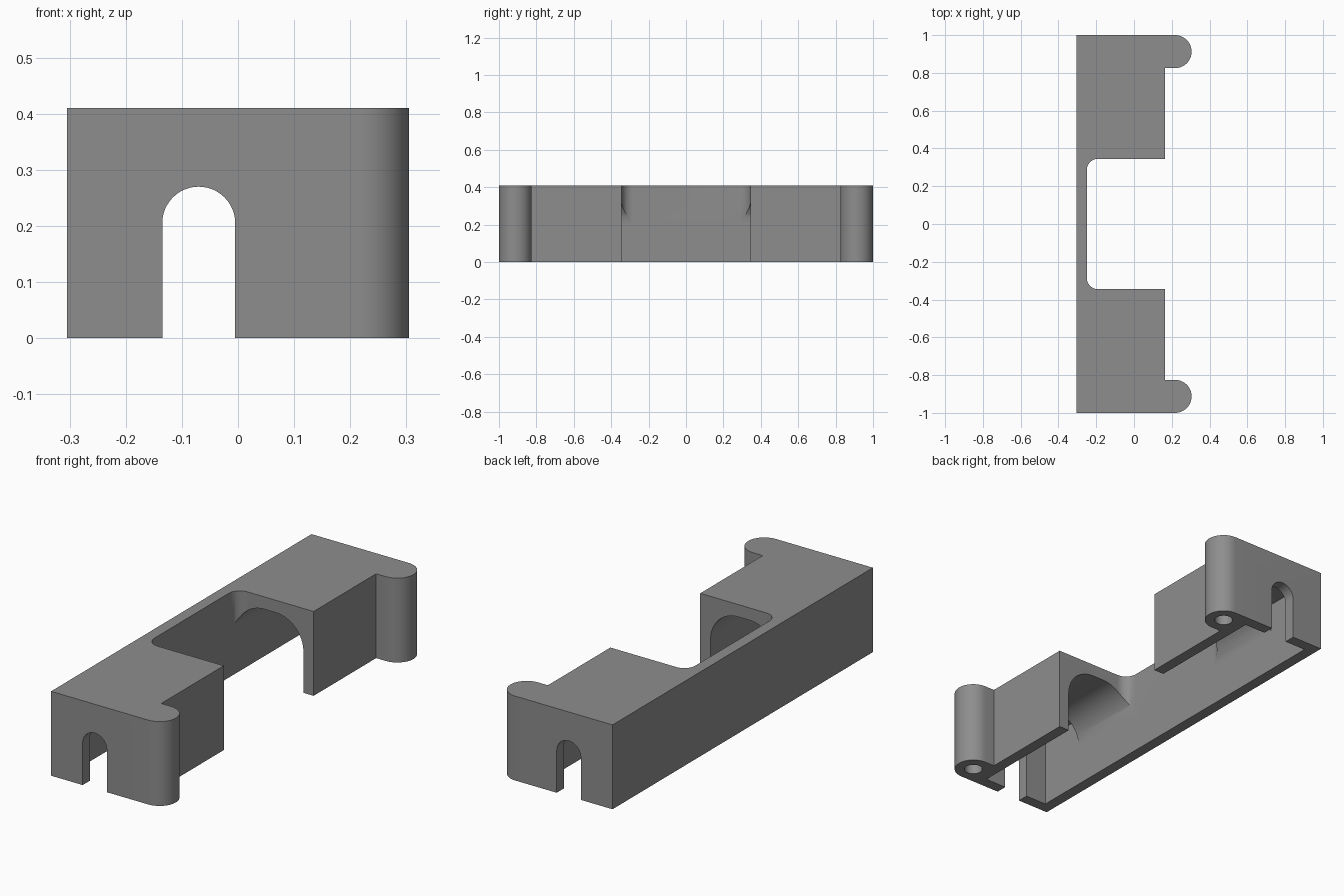
import bpy, bmesh, math
from mathutils import Vector

if "Cube" in bpy.data.objects:
    bpy.data.objects.remove(bpy.data.objects["Cube"])

H = 0.41                      # overall height
X0, X1 = -0.305, 0.165        # body sides
WALL = 0.055
IN0, IN1 = X0 + WALL, X1 - WALL

grey = bpy.data.materials.new("plain grey")
grey.diffuse_color = (0.27, 0.27, 0.27, 1)
grey.use_nodes = True
grey.node_tree.nodes["Principled BSDF"].inputs["Base Color"].default_value = grey.diffuse_color


def arc(cx, cy, r, a0, a1, n=16):
    return [(cx + r * math.cos(math.radians(a0 + (a1 - a0) * i / n)),
             cy + r * math.sin(math.radians(a0 + (a1 - a0) * i / n))) for i in range(n + 1)]


def prism(name, pts, lo, hi, axis="Z"):
    """Extrude a closed profile along Z (points are x,y) or Y (points are x,z)."""
    bm = bmesh.new()
    place = (lambda p: (p[0], p[1], lo)) if axis == "Z" else (lambda p: (p[0], lo, p[1]))
    face = bm.faces.new([bm.verts.new(place(p)) for p in pts])
    out = bmesh.ops.extrude_face_region(bm, geom=[face])
    move = Vector((0, 0, hi - lo)) if axis == "Z" else Vector((0, hi - lo, 0))
    bmesh.ops.translate(bm, vec=move, verts=[v for v in out["geom"] if isinstance(v, bmesh.types.BMVert)])
    bmesh.ops.recalc_face_normals(bm, faces=bm.faces)
    mesh = bpy.data.meshes.new(name)
    bm.to_mesh(mesh)
    bm.free()
    mesh.materials.append(grey)
    obj = bpy.data.objects.new(name, mesh)
    bpy.context.collection.objects.link(obj)
    return obj


# Plan outline: two blocks with rounded screw lugs, joined by a thin wall
half = [(IN0, 0.285)] + arc(IN0 + 0.06, 0.285, 0.06, 180, 90, 10)[1:]
half += [(X1, 0.345), (X1, 0.825)]
half += arc(0.2175, 0.9125, 0.0875, -90, 90, 24)
half += [(X0, 1.0)]
outline = half + [(x, -y) for x, y in reversed(half)]
body = prism("bracket_body", outline, 0, H)

cutters = []
# End slots with round tops
slot = [(-0.135, -0.1)] + arc(-0.07, 0.205, 0.065, 180, 0, 24) + [(-0.005, -0.1)]
# Channel with rounded upper corners
R, TOP = 0.15, 0.35
channel = [(IN0, -0.1)] + arc(IN0 + R, TOP - R, R, 180, 90) + arc(IN1 - R, TOP - R, R, 90, 0) + [(IN1, -0.1)]
# Square chamber behind each end wall
chamber = [(IN0, -0.1), (IN0, TOP), (IN1, TOP), (IN1, -0.1)]
for s, side in ((1, "back"), (-1, "front")):
    cutters.append(prism(side + "_channel_cutter", channel, s * 0.2, s * 0.70, "Y"))
    cutters.append(prism(side + "_chamber_cutter", chamber, s * 0.70, s * 0.945, "Y"))
    cutters.append(prism(side + "_slot_cutter", slot, s * 0.9, s * 1.1, "Y"))
    hole = arc(0.2175, s * 0.9125, 0.042, 0, 360, 24)[:-1]
    cutters.append(prism(side + "_screw_hole_cutter", hole, -0.1, 0.3))

for c in cutters:
    c.hide_render = True
    m = body.modifiers.new(c.name, "BOOLEAN")
    m.operation, m.solver, m.object = "DIFFERENCE", "EXACT", c

# Apply the cuts, remove the cutters and smooth the round parts
bpy.context.view_layer.objects.active = body
body.select_set(True)
for m in list(body.modifiers):
    bpy.ops.object.modifier_apply(modifier=m.name)
for c in cutters:
    bpy.data.objects.remove(c, do_unlink=True)
bpy.ops.object.shade_smooth_by_angle(angle=math.radians(30))
